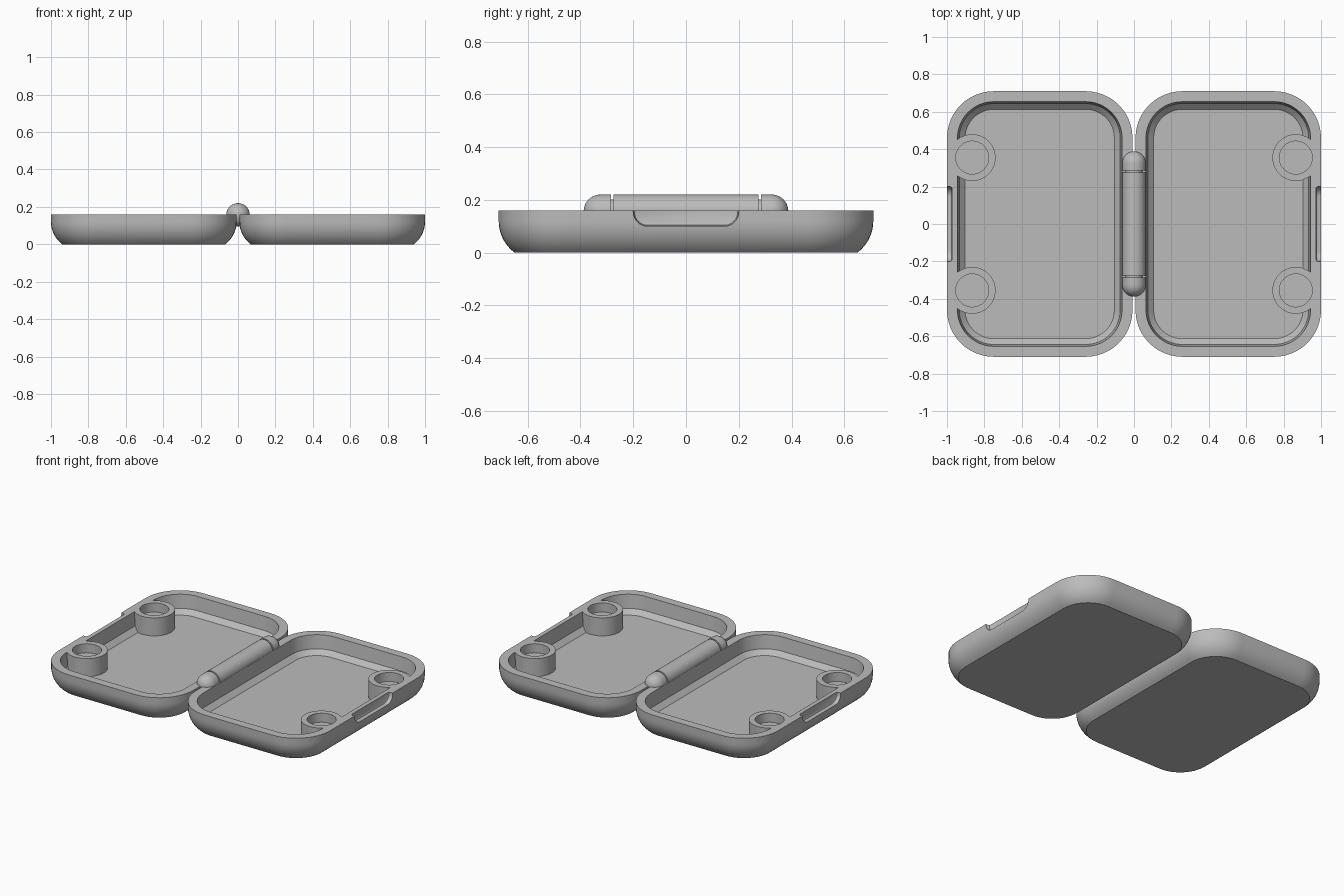
import bpy, bmesh
from math import sin, cos, pi, radians, sqrt
from mathutils import Vector

if "Cube" in bpy.data.objects:
    bpy.data.objects.remove(bpy.data.objects["Cube"])

GREY = (0.5, 0.5, 0.5, 1)
grey = bpy.data.materials.new("plain grey")
grey.use_nodes = True
grey.diffuse_color = GREY
grey.node_tree.nodes["Principled BSDF"].inputs["Base Color"].default_value = GREY

TOP = 0.16                     # rim height
HALF_X, HALF_Y, CORNER = 0.496, 0.71, 0.25
CENTRE_X = 0.504               # middle of one half


def outline(a, b, r, steps=12):
    """Rounded rectangle of half sizes a, b; a circle when a = b = r."""
    pts = []
    for k, (sa, sb) in enumerate(((1, 1), (-1, 1), (-1, -1), (1, -1))):
        for i in range(steps + 1):
            t = (k + i / steps) * pi / 2
            pts.append((sa * (a - r) + r * cos(t), sb * (b - r) + r * sin(t)))
    return pts


def loft(name, rings):
    """Closed skin through a list of equal rings."""
    bm = bmesh.new()
    rows = [[bm.verts.new(p) for p in ring] for ring in rings]
    n = len(rows[0])
    for low, high in zip(rows, rows[1:]):
        for i in range(n):
            j = (i + 1) % n
            bm.faces.new((low[i], low[j], high[j], high[i]))
    bm.faces.new(rows[0])
    bm.faces.new(rows[-1])
    bmesh.ops.remove_doubles(bm, verts=bm.verts, dist=1e-5)
    bmesh.ops.recalc_face_normals(bm, faces=bm.faces)
    mesh = bpy.data.meshes.new(name)
    bm.to_mesh(mesh)
    bm.free()
    mesh.materials.append(grey)
    ob = bpy.data.objects.new(name, mesh)
    bpy.context.collection.objects.link(ob)
    return ob


def activate(ob):
    bpy.ops.object.select_all(action='DESELECT')
    ob.select_set(True)
    bpy.context.view_layer.objects.active = ob


def cut(ob, cutter):
    cutter.hide_render = True
    mod = ob.modifiers.new("cut", 'BOOLEAN')
    mod.operation, mod.solver, mod.object = 'DIFFERENCE', 'EXACT', cutter
    activate(ob)
    bpy.ops.object.modifier_apply(modifier=mod.name)
    bpy.data.objects.remove(cutter)


def smooth(ob):
    activate(ob)
    bpy.ops.object.shade_smooth_by_angle(angle=radians(30))


def tray_solid(name, side, profile):
    """Stack of rounded rectangles from (inset, height) pairs."""
    return loft(name, [[Vector((side * CENTRE_X + x, y, z)) for x, y in
                        outline(HALF_X - d, HALF_Y - d, CORNER - d)]
                       for d, z in profile])


def upright(name, x, y, r, z0, z1):
    return loft(name, [[Vector((x + u, y + v, z)) for u, v in outline(r, r, r)]
                       for z in (z0, z1)])


# Outer shell: truncated round below, vertical near the rim
R, SPRING = 0.15, 0.12
shell = [(R - sqrt(R * R - (SPRING - z) ** 2), z)
         for z in [SPRING * i / 10 for i in range(11)]] + [(0, TOP)]
# Hollow: flat floor, bevelled foot, nearly upright wall
hollow = [(0.097, 0.04), (0.066, 0.07), (0.056, TOP), (0.056, TOP + 0.1)]

for side, label in ((1, "left"), (-1, "right")):
    tray = tray_solid(label + "_tray", side, shell)
    cavity = tray_solid("cavity", side, hollow)
    # Magnet posts remain where the cavity is interrupted
    for y in (-0.355, 0.355):
        cut(cavity, upright("post", side * 0.865, y, 0.125, 0, 0.4))
    cut(tray, cavity)
    for y in (-0.355, 0.355):
        cut(tray, upright("post_hole", side * 0.865, y, 0.088, 0.1, 0.3))
    # Finger notch in the outer edge
    notch = [[Vector((side * x, u, 0.2 + v))
              for u, v in outline(0.2 - d, 0.1 - d, 0.055 - d)]
             for x, d in ((0.972, 0.012), (0.976, 0.004), (0.984, 0), (1.05, 0))]
    cut(tray, loft("notch", notch))
    smooth(tray)


# Hinge lying along y
def rod(name, profile):
    ob = loft(name, [[Vector((u, y, 0.157 + v)) for u, v in outline(r, r, r)]
                     for y, r in profile])
    smooth(ob)


BARREL = 0.063
rod("hinge_barrel", [(-0.275, BARREL), (0.275, BARREL)])
rod("hinge_pin", [(-0.3, 0.045), (0.3, 0.045)])
for s, label in ((-1, "front"), (1, "back")):
    dome = [(s * (0.325 + BARREL * sin(t)), BARREL * cos(t))
            for t in [radians(8.8 * i) for i in range(11)]]
    rod(label + "_hinge_knuckle", [(s * 0.285, BARREL)] + dome)
